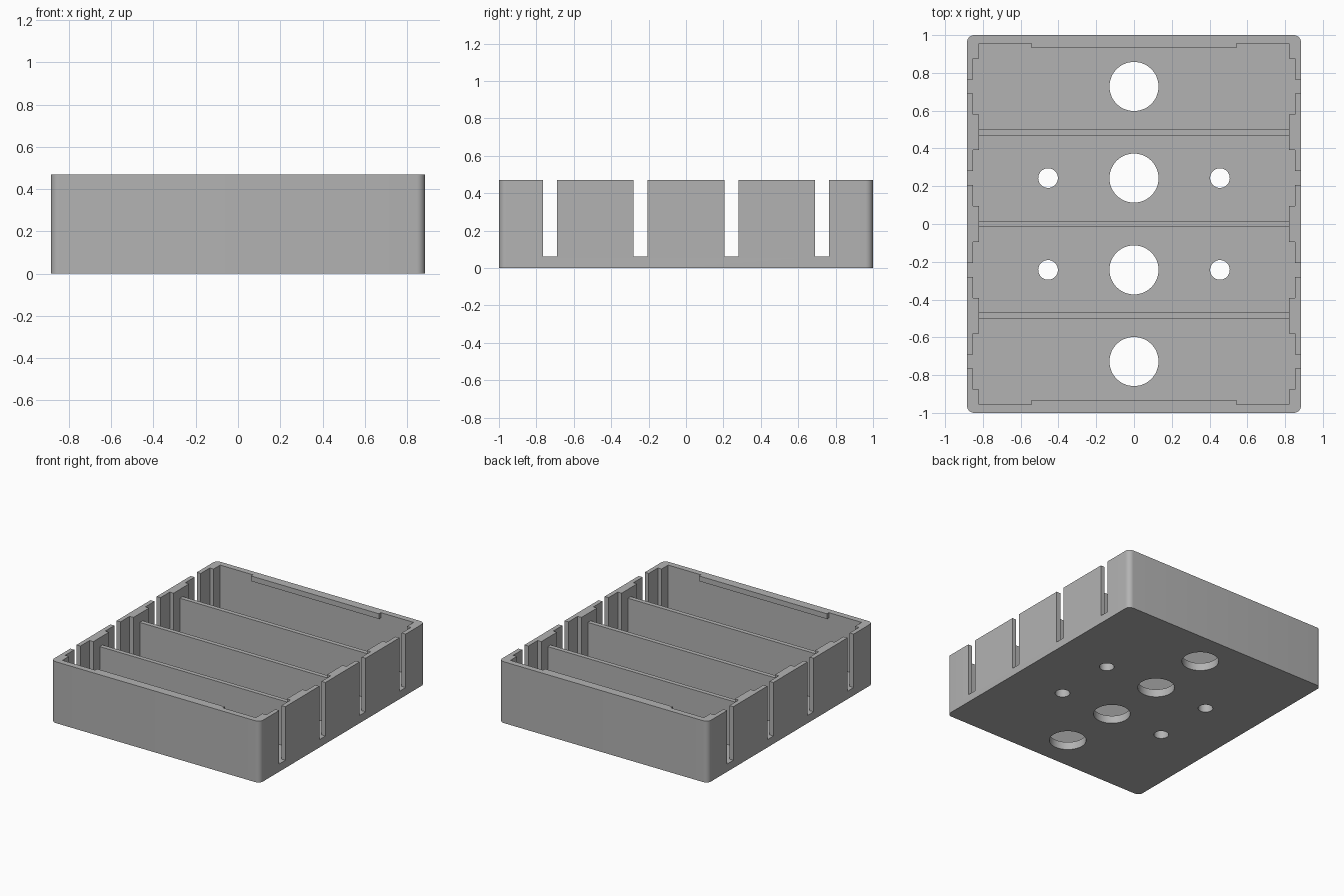
import bpy, bmesh
from mathutils import Matrix, Vector

W, D, H = 0.885, 1.0, 0.47      # half width, half depth, height
FLOOR = 0.06
IN_X, IN_Y = 0.82, 0.955        # cavity half sizes
BAYS = (-0.728, -0.243, 0.243, 0.728)

cube = bpy.data.objects.get("Cube")
if cube:
    bpy.data.objects.remove(cube, do_unlink=True)

grey = bpy.data.materials.new("plain grey")
grey.use_nodes = True
grey.diffuse_color = (0.45, 0.45, 0.45, 1)
grey.node_tree.nodes["Principled BSDF"].inputs["Base Color"].default_value = (0.45, 0.45, 0.45, 1)


def add_box(bm, x, y, z):
    """Add a box given (min, max) on each axis."""
    lo, hi = Vector((x[0], y[0], z[0])), Vector((x[1], y[1], z[1]))
    m = Matrix.Translation((lo + hi) / 2) @ Matrix.Diagonal((*(hi - lo), 1))
    return bmesh.ops.create_cube(bm, size=1, matrix=m)["verts"]


def add_hole(bm, x, y, radius):
    bmesh.ops.create_cone(bm, cap_ends=True, segments=48, radius1=radius, radius2=radius,
                          depth=0.4, matrix=Matrix.Translation((x, y, 0)))


def make_object(name, bm):
    mesh = bpy.data.meshes.new(name)
    bm.to_mesh(mesh)
    bm.free()
    mesh.materials.append(grey)
    obj = bpy.data.objects.new(name, mesh)
    bpy.context.collection.objects.link(obj)
    return obj


def cut(target, bm):
    """Subtract the cutter mesh and bake the result."""
    cutter = make_object("cutter", bm)
    cutter.hide_render = True
    mod = target.modifiers.new("cut", "BOOLEAN")
    mod.operation, mod.solver, mod.object = "DIFFERENCE", "EXACT", cutter
    bpy.context.view_layer.objects.active = target
    bpy.ops.object.modifier_apply(modifier=mod.name)
    bpy.data.objects.remove(cutter, do_unlink=True)


# Tray body with rounded upright corners
bm = bmesh.new()
add_box(bm, (-W, W), (-D, D), (0, H))
upright = [e for e in bm.edges if abs(e.verts[0].co.z - e.verts[1].co.z) > 0.1]
bmesh.ops.bevel(bm, geom=upright, offset=0.04, segments=8, profile=0.5, affect="EDGES")
tray = make_object("tray_body", bm)

# Open cavity
bm = bmesh.new()
add_box(bm, (-IN_X, IN_X), (-IN_Y, IN_Y), (FLOOR, 1))
cut(tray, bm)

# Shallow pockets, then narrow slots through the side walls
for half, inner, outer in ((0.148, 0.7, 0.852), (0.037, 0.8, 1.0)):
    bm = bmesh.new()
    for y in BAYS:
        for s in (-1, 1):
            add_box(bm, sorted((s * inner, s * outer)), (y - half, y + half), (FLOOR, 1))
    cut(tray, bm)

# Floor holes: one large per bay, small pairs in the middle bays
bm = bmesh.new()
for y in BAYS:
    add_hole(bm, 0, y, 0.13)
for y in BAYS[1:3]:
    for x in (-0.455, 0.455):
        add_hole(bm, x, y, 0.052)
cut(tray, bm)

bpy.ops.object.select_all(action="DESELECT")
tray.select_set(True)
bpy.context.view_layer.objects.active = tray
bpy.ops.object.shade_smooth_by_angle(angle=0.5)

# Cross dividers
for name, y in (("front", -0.485), ("middle", 0), ("back", 0.485)):
    bm = bmesh.new()
    add_box(bm, (-IN_X, IN_X), (y - 0.017, y + 0.017), (FLOOR, 0.402))
    make_object(name + "_divider", bm)

# Retaining lips along the top of the end walls
for name, s in (("front", -1), ("back", 1)):
    bm = bmesh.new()
    add_box(bm, (-0.542, 0.542), sorted((s * 0.932, s * IN_Y)), (H - 0.04, H))
    make_object(name + "_lip", bm)
